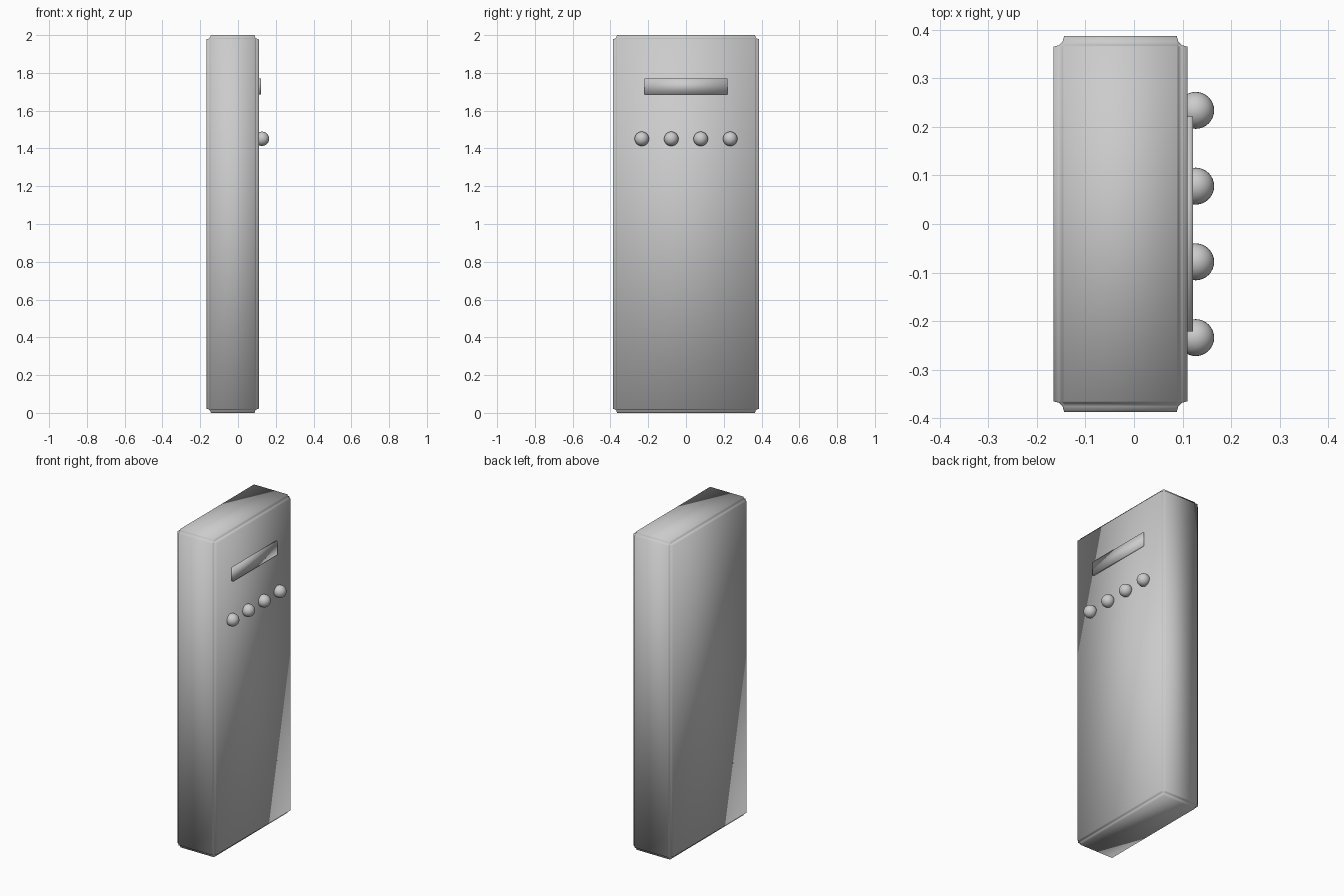
import bpy

if "Cube" in bpy.data.objects:
    bpy.data.objects.remove(bpy.data.objects["Cube"])


def box(name, lo, hi):
    """Smooth shaded box spanning two corners."""
    bpy.ops.mesh.primitive_cube_add(size=1, location=[(a + b) / 2 for a, b in zip(lo, hi)])
    ob = bpy.context.object
    ob.name = name
    ob.scale = [b - a for a, b in zip(lo, hi)]
    bpy.ops.object.transform_apply(location=False, rotation=False, scale=True)
    bpy.ops.object.shade_smooth()
    return ob


# Cabinet slab with coved (concave) edges
body = box("cabinet_body", (-0.166, -0.387, 0), (0.11, 0.387, 2))
cove = body.modifiers.new("cove", 'BEVEL')
cove.width = 0.022
cove.segments = 3
cove.profile = 0.086
cove.limit_method = 'NONE'

# Thin raised display panel
box("display_panel", (0.104, -0.221, 1.685), (0.121, 0.221, 1.77))

# Row of round knobs
for i in range(4):
    bpy.ops.mesh.primitive_uv_sphere_add(segments=32, ring_count=16, radius=0.038,
                                         location=(0.127, -0.234 + 0.156 * i, 1.451))
    bpy.context.object.name = f"knob_{i + 1}"
    bpy.ops.object.shade_smooth()
